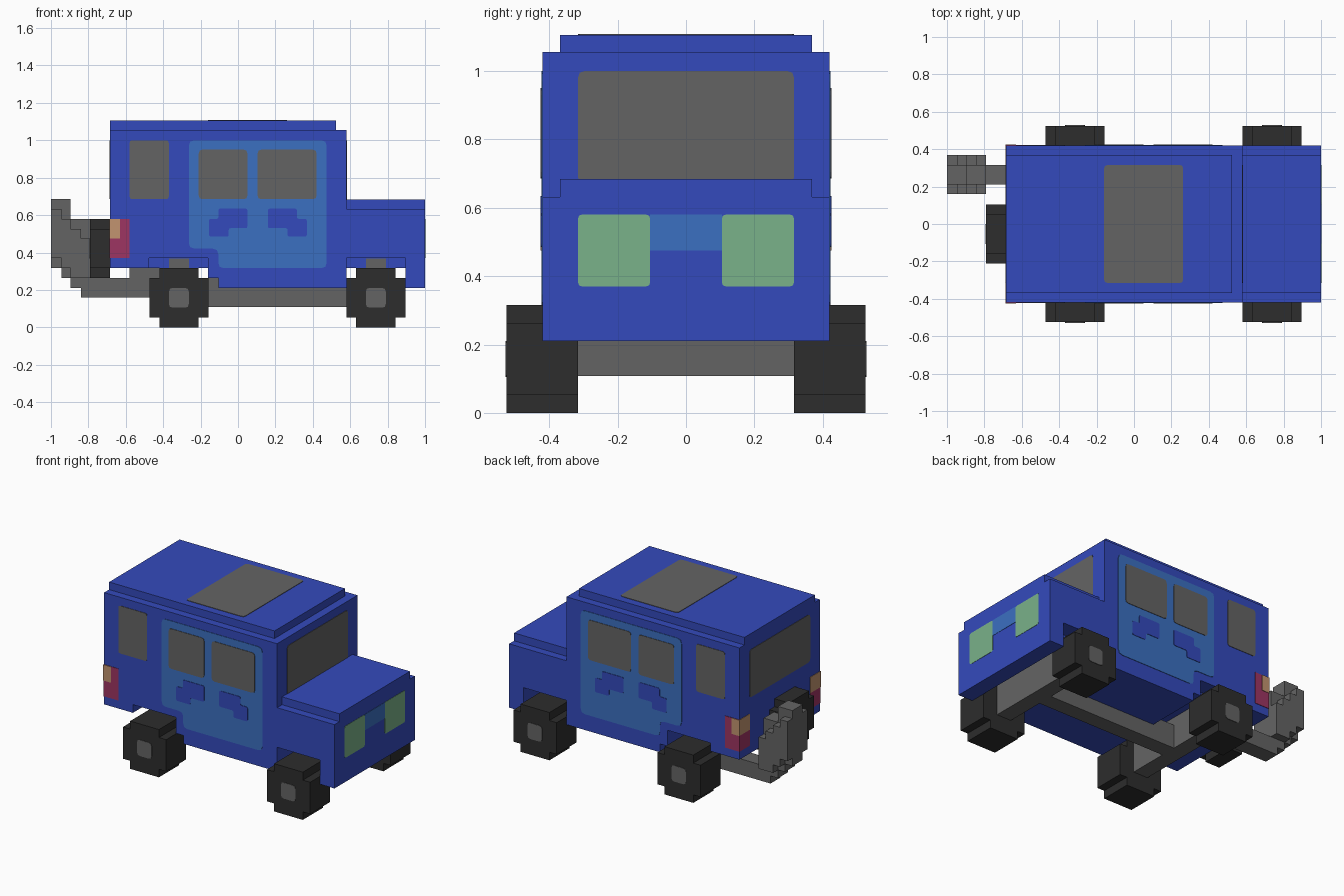
import bpy, bmesh, math

if "Cube" in bpy.data.objects:
    bpy.data.objects.remove(bpy.data.objects["Cube"])


def lin(c):
    c /= 255
    return c / 12.92 if c <= 0.04045 else ((c + 0.055) / 1.055) ** 2.4


def material(name, r, g, b):
    m = bpy.data.materials.new(name)
    m.use_nodes = True
    col = (lin(r), lin(g), lin(b), 1)
    m.diffuse_color = col
    bsdf = m.node_tree.nodes["Principled BSDF"]
    bsdf.inputs["Base Color"].default_value = col
    bsdf.inputs["Roughness"].default_value = 0.8
    return m


BLUE = material("body blue", 52, 74, 188)
DOOR = material("door blue", 59, 112, 193)
GREY = material("grey", 100, 100, 100)
TYRE = material("tyre black", 45, 45, 45)
GREEN = material("headlight green", 122, 178, 138)
RED = material("tail light red", 158, 53, 98)
TAN = material("tail light tan", 194, 148, 112)


def prism(name, pts, axis, a, b, mat):
    """Extrude an outline along an axis from a to b."""
    place = {"x": lambda u, v, w: (w, u, v),
             "y": lambda u, v, w: (u, w, v),
             "z": lambda u, v, w: (u, v, w)}[axis]
    bm = bmesh.new()
    lo = [bm.verts.new(place(u, v, a)) for u, v in pts]
    hi = [bm.verts.new(place(u, v, b)) for u, v in pts]
    bm.faces.new(lo)
    bm.faces.new(hi)
    n = len(pts)
    for i in range(n):
        j = (i + 1) % n
        bm.faces.new((lo[i], lo[j], hi[j], hi[i]))
    bmesh.ops.recalc_face_normals(bm, faces=bm.faces)
    me = bpy.data.meshes.new(name)
    bm.to_mesh(me)
    bm.free()
    me.materials.append(mat)
    ob = bpy.data.objects.new(name, me)
    bpy.context.collection.objects.link(ob)
    return ob


def rect(u0, u1, v0, v1):
    return [(u0, v0), (u1, v0), (u1, v1), (u0, v1)]


def rounded(pts, r=0.02):
    """Cut each corner of an outline with a small three-point curve."""
    out = []
    for i, (px, py) in enumerate(pts):
        ends = []
        for qx, qy in (pts[i - 1], pts[(i + 1) % len(pts)]):
            d = math.hypot(qx - px, qy - py)
            ends.append((px + (qx - px) / d * r, py + (qy - py) / d * r))
        (ax, ay), (bx, by) = ends
        mid = ((ax + bx) / 4 + px / 2, (ay + by) / 4 + py / 2)
        out += [ends[0], mid, ends[1]]
    return out


def box(name, x0, x1, y0, y1, z0, z1, mat):
    return prism(name, rect(x0, x1, y0, y1), "z", z0, z1, mat)


# Body shell with open wheel arches, filled between the arches
body = [(-.685, 1.055), (.58, 1.055), (.58, .632), (1, .632), (1, .21),
        (.895, .21), (.895, .37), (.58, .37), (.58, .21), (-.105, .21),
        (-.105, .265), (-.16, .265), (-.16, .37), (-.475, .37),
        (-.475, .316), (-.685, .316)]
prism("body", body, "y", -.42, .42, BLUE)
box("front_arch_filler", .58, .895, -.31, .31, .316, .37, BLUE)
box("rear_arch_filler", -.475, -.16, -.31, .31, .316, .37, BLUE)
box("roof", -.685, .525, -.368, .368, 1.055, 1.105, BLUE)
box("hood_top", .58, 1, -.368, .368, .632, .684, BLUE)

# Chassis: centre rail and two axles
box("centre_rail", -.32, .735, -.053, .053, .108, .265, GREY)
for name, x in (("front", .737), ("rear", -.316)):
    box(name + "_axle", x - .053, x + .053, -.316, .316, .108, .368, GREY)


def wheel_outline(u, v):
    a, b = .158, .105
    return [(u - a, v - b), (u - b, v - b), (u - b, v - a), (u + b, v - a),
            (u + b, v - b), (u + a, v - b), (u + a, v + b), (u + b, v + b),
            (u + b, v + a), (u - b, v + a), (u - b, v + b), (u - a, v + b)]


def hub_outline(u, v):
    return rounded(rect(u - .053, u + .053, v - .053, v + .053))


handles = {
    "rear_handle": [(-.105, .635), (.05, .635), (.05, .53), (-.05, .53),
                    (-.05, .485), (-.155, .485), (-.155, .58), (-.105, .58)],
    "front_handle": [(.16, .635), (.315, .635), (.315, .58), (.368, .58),
                     (.368, .485), (.265, .485), (.265, .53), (.16, .53)]}
door = [(-.263, 1), (.474, 1), (.474, .316), (-.105, .316), (-.105, .421),
        (-.263, .421)]

# Both sides: wheels, doors, windows and lights
for side, s in (("right", -1), ("left", 1)):
    def side_plate(name, pts, t, mat):
        prism(side + "_" + name, pts, "y", s * .418, s * (.42 + t), mat)

    for end, x in (("front", .737), ("rear", -.316)):
        prism(f"{side}_{end}_wheel", wheel_outline(x, .158), "y",
              s * .316, s * .525, TYRE)
        prism(f"{side}_{end}_hub", hub_outline(x, .158), "y",
              s * .523, s * .528, GREY)
    side_plate("door", rounded(door, .03), .003, DOOR)
    side_plate("rear_window", rounded(rect(-.58, -.37, .685, 1), .015), .003, GREY)
    side_plate("door_window_rear", rounded(rect(-.21, .05, .685, .95)), .006, GREY)
    side_plate("door_window_front", rounded(rect(.105, .42, .685, .95)), .006, GREY)
    for name, pts in handles.items():
        side_plate(name, rounded(pts, .01), .006, BLUE)
    side_plate("tail_light_side", rect(-.687, -.58, .37, .58), .003, RED)
    side_plate("tail_lamp_side", rect(-.688, -.632, .475, .58), .006, TAN)

    # Lights on the two ends
    y0, y1 = sorted((s * .316, s * .422))
    prism(side + "_tail_light_back", rect(y0, y1, .37, .475), "x", -.688, -.68, RED)
    prism(side + "_tail_lamp_back", rect(y0, y1, .475, .58), "x", -.688, -.68, TAN)
    y0, y1 = sorted((s * .105, s * .316))
    prism(side + "_headlight", rounded(rect(y0, y1, .37, .58), .012), "x",
          .997, 1.002, GREEN)

# Grille, windscreen, back window and sunroof
prism("grille", rect(-.105, .105, .475, .58), "x", .997, 1.002, DOOR)
prism("windscreen", rounded(rect(-.316, .316, .67, 1)), "x", .577, .583, GREY)
prism("back_window", rounded(rect(-.316, .316, .685, 1)), "x", -.688, -.68, GREY)
prism("sunroof", rounded(rect(-.16, .263, -.316, .316)), "z", 1.102, 1.108, GREY)

# Spare wheel on the back
prism("spare_wheel", wheel_outline(-.053, .421), "x", -.79, -.685, TYRE)
prism("spare_hub", hub_outline(-.053, .421), "x", -.793, -.788, GREY)

# Exhaust: narrow pipe rising into a wider stepped stack
pipe = [(-1, .685), (-.895, .685), (-.895, .58), (-.79, .58), (-.79, .265),
        (-.58, .265), (-.58, .318), (-.37, .318), (-.37, .16), (-.84, .16),
        (-.84, .21), (-.895, .21), (-.895, .265), (-.945, .265),
        (-.945, .318), (-1, .318)]
prism("exhaust_pipe", pipe, "y", .21, .316, GREY)
stack = [(-1, .632), (-.945, .632), (-.945, .58), (-.895, .58), (-.895, .527),
         (-.84, .527), (-.84, .475), (-.79, .475), (-.79, .265), (-.895, .265),
         (-.895, .318), (-.945, .318), (-.945, .37), (-1, .37)]
prism("exhaust_stack", stack, "y", .16, .368, GREY)
